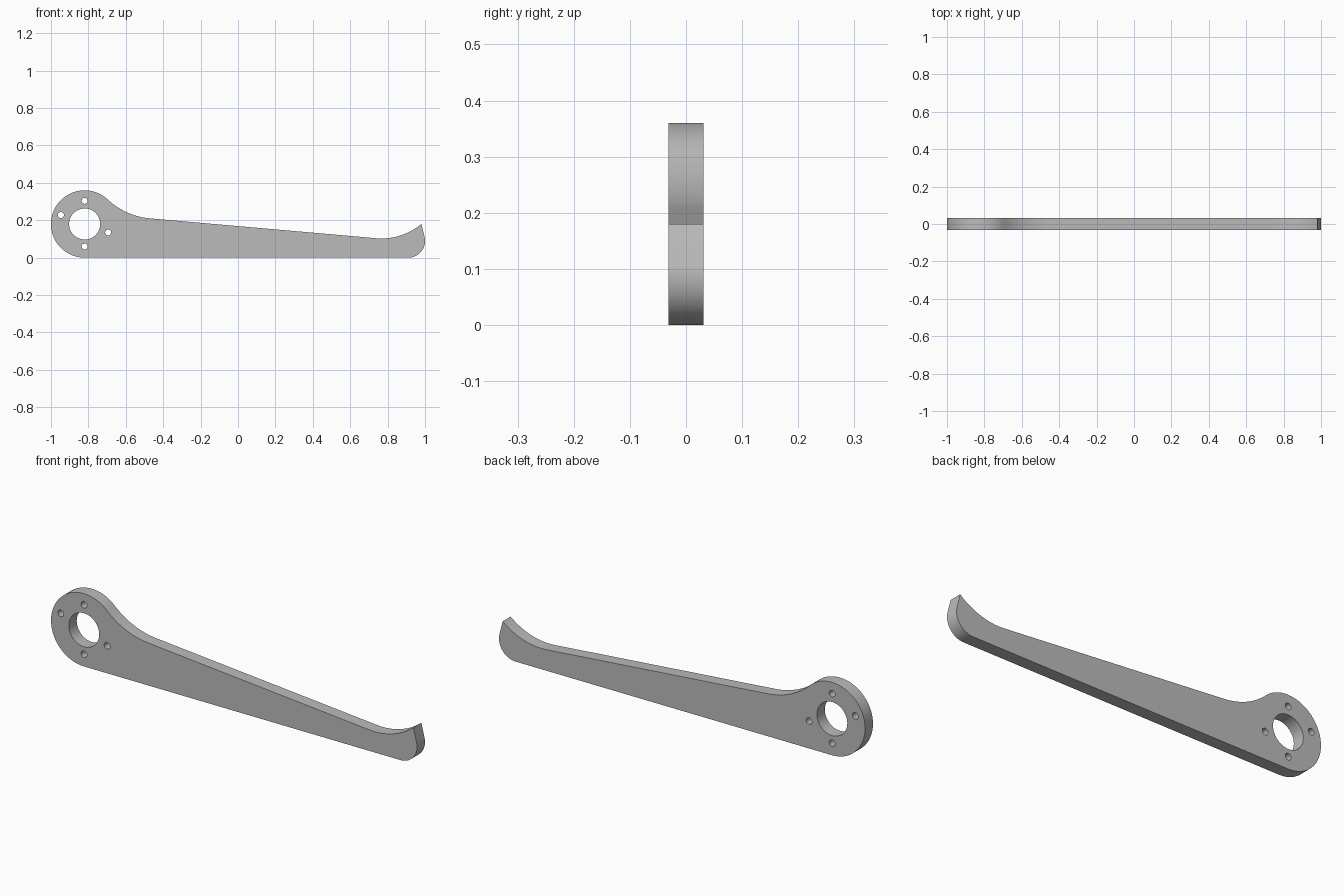
import bpy
import bmesh
from math import sin, cos, pi, radians, atan2
from mathutils import Vector

cube = bpy.data.objects.get("Cube")
if cube:
    bpy.data.objects.remove(cube, do_unlink=True)

HALF = 0.031                      # half the plate thickness
HUB, HUB_R = Vector((-0.82, 0.18)), 0.18
TOE, TOE_R = Vector((0.91, 0.09)), 0.09


def arc(centre, radius, start, end, steps):
    """Points on an arc in the x-z plane, angles in radians."""
    return [centre + radius * Vector((cos(a), sin(a)))
            for a in (start + (end - start) * i / steps for i in range(steps + 1))]


def angle_to(a, b):
    return atan2(b.y - a.y, b.x - a.x)


# Outline: hub, neck fillet, sloping top edge, upturned tip, rounded toe
slope = radians(-5)
normal = Vector((-sin(slope), cos(slope)))
neck_r, tip_r = 0.38, 0.333
neck = Vector((-0.47, 0.21)) + neck_r * normal
sweep = Vector((0.738, 0.104)) + tip_r * normal
down = -pi / 2 + slope
tip = Vector((0.98, 0.18))
hub_end = angle_to(HUB, neck)

outline = arc(HUB, HUB_R, 1.5 * pi, hub_end, 64)
outline += arc(neck, neck_r, angle_to(neck, HUB), down, 20)[1:]
outline += arc(sweep, tip_r, down, angle_to(sweep, tip), 20)
outline += arc(TOE, TOE_R, radians(14), -pi / 2, 24)

# Bore and four bolt holes
loops = [outline, arc(HUB, 0.083, 0, 2 * pi, 64)[:-1]]
for x, z in ((0, 0.124), (0, -0.12), (-0.127, 0.048), (0.126, -0.045)):
    loops.append(arc(HUB + Vector((x, z)), 0.016, 0, 2 * pi, 24)[:-1])

# Fill the front face around the holes, then extrude it to the back
bm = bmesh.new()
edges = []
for loop in loops:
    verts = [bm.verts.new((p.x, -HALF, p.y)) for p in loop]
    edges += [bm.edges.new((v, verts[i - 1])) for i, v in enumerate(verts)]
bmesh.ops.triangle_fill(bm, use_beauty=True, use_dissolve=False, edges=edges)
back = bmesh.ops.extrude_face_region(bm, geom=bm.faces[:], use_keep_orig=True)
bmesh.ops.translate(bm, vec=(0, 2 * HALF, 0),
                    verts=[g for g in back["geom"] if isinstance(g, bmesh.types.BMVert)])
bmesh.ops.recalc_face_normals(bm, faces=bm.faces[:])

mesh = bpy.data.meshes.new("lever_arm")
bm.to_mesh(mesh)
bm.free()
lever = bpy.data.objects.new("lever_arm", mesh)
bpy.context.collection.objects.link(lever)

# Grey metal
grey = bpy.data.materials.new("grey_metal")
grey.use_nodes = True
colour = (0.5, 0.5, 0.5, 1)
grey.diffuse_color = colour
grey.node_tree.nodes["Principled BSDF"].inputs["Base Color"].default_value = colour
mesh.materials.append(grey)

bpy.ops.object.select_all(action='DESELECT')
lever.select_set(True)
bpy.context.view_layer.objects.active = lever
bpy.ops.object.shade_smooth_by_angle(angle=radians(30))
